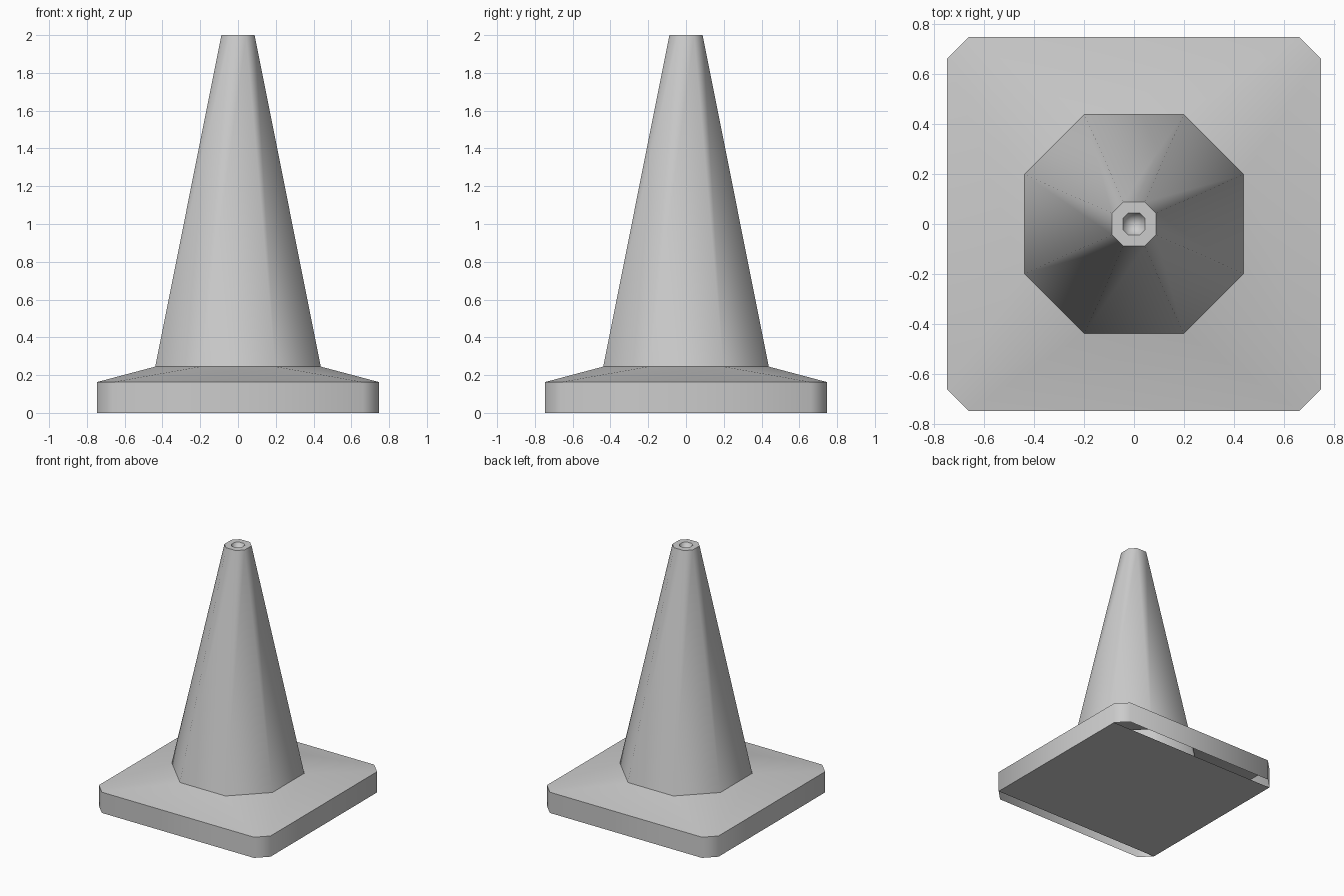
import bpy
import bmesh
from math import radians

# Remove the default cube
cube = bpy.data.objects.get("Cube")
if cube:
    bpy.data.objects.remove(cube, do_unlink=True)

# Single plain grey
grey = bpy.data.materials.new("plain_grey")
grey.use_nodes = True
colour = (0.6, 0.6, 0.6, 1)
grey.diffuse_color = colour
grey.node_tree.nodes["Principled BSDF"].inputs["Base Color"].default_value = colour


def octagon(bm, half, cut, z):
    """Square of half-width `half` whose corners are cut off at `cut`."""
    corners = [(half, -cut), (half, cut), (cut, half), (-cut, half),
               (-half, cut), (-half, -cut), (-cut, -half), (cut, -half)]
    return [bm.verts.new((x, y, z)) for x, y in corners]


def loft(bm, profile):
    """Join successive octagons (half, cut, z) with side faces."""
    rings = [octagon(bm, *step) for step in profile]
    for low, high in zip(rings, rings[1:]):
        for i in range(len(low)):
            j = (i + 1) % len(low)
            bm.faces.new((low[i], low[j], high[j], high[i]))
    return rings


def finish(bm, name):
    mesh = bpy.data.meshes.new(name)
    bm.to_mesh(mesh)
    bm.free()
    mesh.materials.append(grey)
    obj = bpy.data.objects.new(name, mesh)
    bpy.context.collection.objects.link(obj)
    bpy.ops.object.select_all(action="DESELECT")
    obj.select_set(True)
    bpy.context.view_layer.objects.active = obj
    bpy.ops.object.shade_smooth_by_angle(angle=radians(50))
    return obj


# Base plate: upright rim, sloping top, and an underside that leaves
# narrow openings along the front and back edges
bm = bmesh.new()
rings = loft(bm, [(0.747, 0.662, 0), (0.747, 0.662, 0.163), (0.438, 0.198, 0.245)])
foot = rings[0]
bm.faces.new([foot[i] for i in (1, 0, 5, 4)])
finish(bm, "base_plate")

# Tapered body with a flat rim and a small pit in its tip
bm = bmesh.new()
rings = loft(bm, [(0.438, 0.198, 0.245), (0.088, 0.043, 2), (0.044, 0.022, 2)])
pit = bm.verts.new((0, 0, 1.9))
rim = rings[-1]
for a, b in zip(rim, rim[1:] + rim[:1]):
    bm.faces.new((a, b, pit))
finish(bm, "cone_body")
